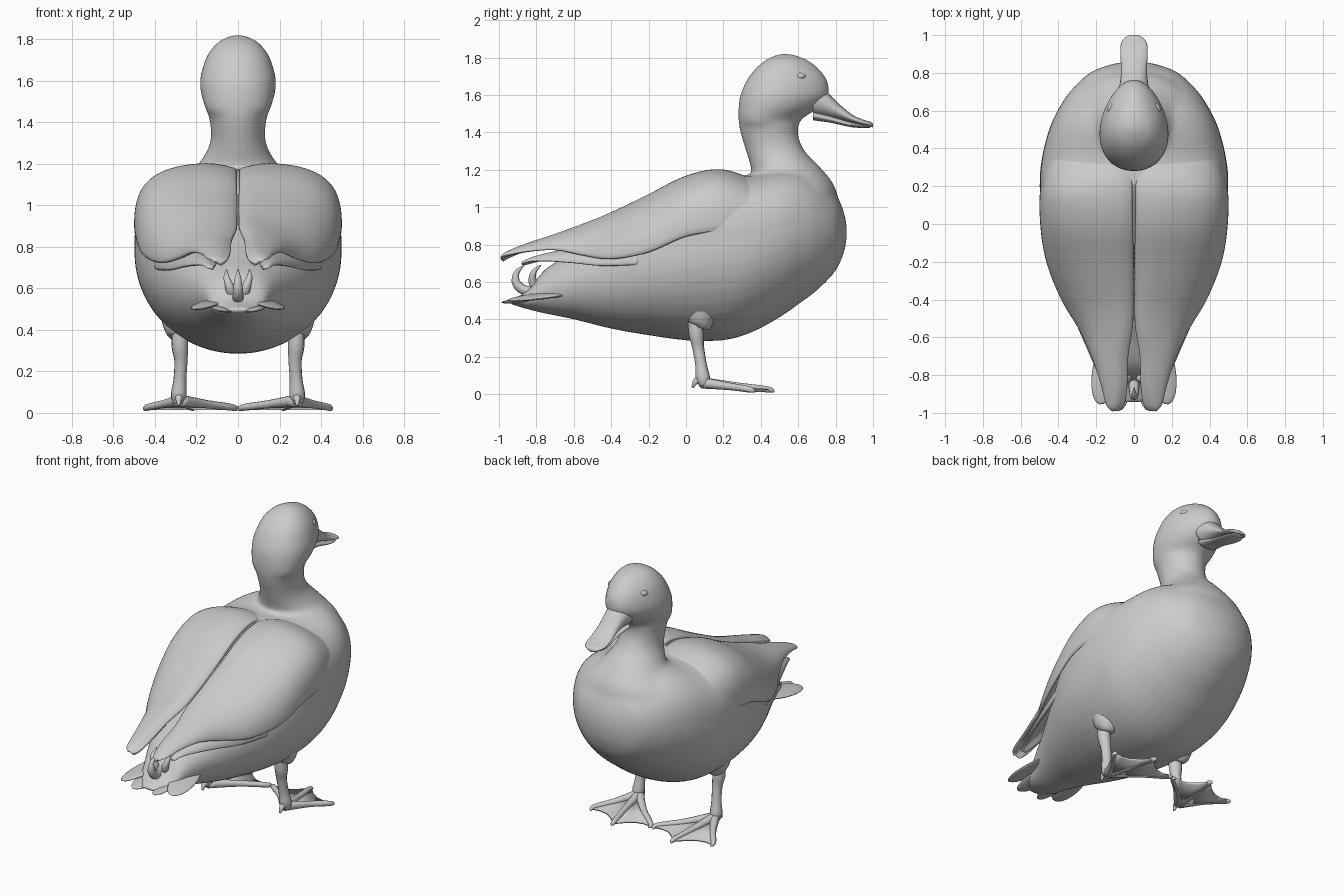
import bpy, bmesh, math
from mathutils import Vector, Matrix, Euler

if "Cube" in bpy.data.objects:
    bpy.data.objects.remove(bpy.data.objects["Cube"])

grey = bpy.data.materials.new("plain_grey")
grey.use_nodes = True
grey.diffuse_color = (0.6, 0.6, 0.6, 1)
grey.node_tree.nodes["Principled BSDF"].inputs["Base Color"].default_value = (0.6, 0.6, 0.6, 1)


def finish(name, bm, mirror=False, thick=0, soft=0):
    bmesh.ops.recalc_face_normals(bm, faces=bm.faces)
    for f in bm.faces:
        f.smooth = True
    me = bpy.data.meshes.new(name)
    bm.to_mesh(me)
    bm.free()
    me.materials.append(grey)
    ob = bpy.data.objects.new(name, me)
    bpy.context.collection.objects.link(ob)
    if thick:
        m = ob.modifiers.new("thickness", 'SOLIDIFY')
        m.thickness, m.offset = thick, 0
    if soft:
        m = ob.modifiers.new("rounding", 'SUBSURF')
        m.levels = m.render_levels = soft
    if mirror:
        m = ob.modifiers.new("mirror", 'MIRROR')
        m.use_mirror_merge = False
    return ob


def resample(rows, steps):
    """Smooth spline through rows of numbers."""
    rows = [Vector(r) for r in rows]
    out = []
    for i in range(len(rows) - 1):
        a, b = rows[max(i - 1, 0)], rows[i]
        c, d = rows[i + 1], rows[min(i + 2, len(rows) - 1)]
        for k in range(steps):
            t = k / steps
            out.append(0.5 * (2 * b + (c - a) * t + (2 * a - 5 * b + 4 * c - d) * t * t
                              + (3 * b - a - 3 * c + d) * t ** 3))
    return out + [rows[-1]]


def loft(bm, rings, closed=True):
    vs = [[bm.verts.new(p) for p in r] for r in rings]
    n = len(vs[0])
    for a, b in zip(vs, vs[1:]):
        for i in range(n if closed else n - 1):
            j = (i + 1) % n
            bm.faces.new((a[i], a[j], b[j], b[i]))
    if closed:
        bm.faces.new(vs[0])
        bm.faces.new(vs[-1])


def tube(bm, rows, sides=12):
    """Round tube along rows of (x, y, z, radius)."""
    rows = resample(rows, 4)
    pts = [Vector(r[:3]) for r in rows]
    rings = []
    for i, p in enumerate(pts):
        d = (pts[min(i + 1, len(pts) - 1)] - pts[max(i - 1, 0)]).normalized()
        u = d.cross(Vector((1, 0.1, 0))).normalized()
        v = d.cross(u)
        rad = max(rows[i][3], 0.002)
        rings.append([p + rad * (u * math.cos(a) + v * math.sin(a))
                      for a in (2 * math.pi * k / sides for k in range(sides))])
    loft(bm, rings)


def blob(bm, place, size, turn=(0, 0, 0)):
    m = Matrix.LocRotScale(Vector(place), Euler([math.radians(t) for t in turn]), Vector(size))
    bmesh.ops.create_uvsphere(bm, u_segments=24, v_segments=14, radius=1, matrix=m)


def power(v, e):
    return math.copysign(abs(v) ** e, v)


def shoulder(y):
    return 2.2 + 1.2 * max(0, 1 - abs(y - 0.15) / 0.6)


# Body: y, bottom, top, half width
bm = bmesh.new()
rings = []
for y, lo, hi, w in resample([
        (-.95, .485, .505, .05), (-.85, .455, .55, .12), (-.75, .43, .67, .16), (-.6, .4, .76, .23),
        (-.4, .35, .88, .335), (-.2, .315, 1.01, .43), (0, .288, 1.12, .485), (.2, .288, 1.17, .5),
        (.35, .33, 1.17, .488), (.5, .41, 1.2, .45), (.6, .48, 1.2, .405), (.7, .555, 1.16, .34),
        (.8, .66, 1.07, .235), (.845, .76, .97, .12), (.86, .84, .89, .03)], 4):
    mid = lo + (hi - lo) * 0.55
    ring = []
    for k in range(40):
        a = 2 * math.pi * k / 40
        e = 2 / shoulder(y) if math.sin(a) > 0 else 1
        h = hi - mid if math.sin(a) > 0 else mid - lo
        ring.append((w * power(math.cos(a), e), y, mid + h * power(math.sin(a), e)))
    rings.append(ring)
loft(bm, rings)

# Neck and head: height, back, front, half width
rings = []
for z, back, front, w in resample([
        (.95, .4, .83, .36), (1.1, .37, .8, .29), (1.2, .35, .73, .19), (1.3, .32, .635, .135),
        (1.4, .29, .598, .135), (1.47, .28, .62, .155), (1.53, .28, .71, .173), (1.6, .29, .765, .18),
        (1.68, .325, .755, .162), (1.74, .37, .71, .135), (1.79, .43, .645, .09), (1.82, .5, .56, .03)], 4):
    c, r = (back + front) / 2, (front - back) / 2
    rings.append([(w * math.cos(a) * (1 - 0.22 * math.sin(a) * (z > 1.45)), c + r * math.sin(a), z)
                  for a in (2 * math.pi * k / 32 for k in range(32))])
loft(bm, rings)
body = finish("body_and_head", bm)
m = body.modifiers.new("merge", 'REMESH')
m.mode, m.voxel_size, m.use_smooth_shade = 'VOXEL', 0.016, True
m = body.modifiers.new("blend", 'SMOOTH')
m.factor, m.iterations = 0.5, 10


# Folded wings: y, inner x, outer x, top, lower edge
def wing(name, rows, thick):
    bm = bmesh.new()
    rings = []
    for y, xi, xo, hi, lo in resample(rows, 4):
        e = 2 / shoulder(y)
        ring = []
        for k in range(17):
            a = math.pi / 2 * k / 16
            x = xi + (xo - xi) * power(math.sin(a), e)
            z = lo + (hi - lo) * power(math.cos(a), e)
            ring.append((x, y, z - 0.025 * math.exp(-((x - xi) / 0.03) ** 2)))
        rings.append(ring)
    loft(bm, rings, closed=False)
    finish(name, bm, True, thick, 1)


wing("folded_wings", [
    (.4, 0, .43, 1.12, .92), (.2, 0, .485, 1.195, .87), (0, 0, .487, 1.16, .84),
    (-.2, 0, .455, 1.06, .755), (-.4, 0, .375, .965, .72), (-.55, .005, .285, .905, .74),
    (-.7, .03, .215, .85, .77), (-.85, .035, .165, .8, .76), (-.95, .05, .14, .76, .74),
    (-.985, .08, .11, .74, .733)], 0.022)
wing("lower_wing_feathers", [
    (-.25, .15, .4, .84, .69), (-.45, .13, .33, .81, .685), (-.6, .11, .265, .78, .7),
    (-.75, .1, .2, .75, .71), (-.88, .12, .14, .72, .708)], 0.02)

# Tail fan
bm = bmesh.new()
blob(bm, (.145, -.77, .525), (.075, .19, .014), (7, 8, 12))
blob(bm, (.065, -.79, .505), (.065, .2, .014), (4, -8, 4))
finish("tail_fan", bm, True)

# Curled tail feathers
for name, x, shift, lean in (("curl_centre", 0, 0, 0), ("curl_right", -.035, .09, -.02), ("curl_left", .035, .09, .02)):
    bm = bmesh.new()
    tube(bm, [(x, -.7 + shift, .56, .025), (x, -.84 + shift, .55, .027), (x, -.905 + shift, .59, .024),
              (x + lean, -.905 + shift, .65, .015), (x + lean, -.865 + shift, .69, .003)])
    finish(name, bm)

# Bill halves: y, height, half width, half thickness
for name, rows in (
        ("upper_bill", [(.68, 1.57, .09, .08), (.75, 1.55, .074, .067), (.82, 1.51, .068, .041),
                        (.89, 1.472, .072, .022), (.95, 1.452, .07, .015), (.985, 1.443, .05, .014),
                        (1.0, 1.436, .02, .009)]),
        ("lower_bill", [(.68, 1.49, .07, .025), (.78, 1.468, .056, .018), (.87, 1.444, .058, .014),
                        (.94, 1.433, .055, .01), (.985, 1.429, .025, .006)])):
    bm = bmesh.new()
    loft(bm, [[(w * math.cos(a), y, z + t * math.sin(a)) for a in (2 * math.pi * k / 24 for k in range(24))]
              for y, z, w, t in resample(rows, 4)])
    finish(name, bm)

# Eyes and nostrils
bm = bmesh.new()
blob(bm, (.122, .615, 1.70), (.016, .026, .018), (0, 0, 25))
finish("eyes", bm, True)

# Legs with thigh cuffs, toes and claws
bm = bmesh.new()
tube(bm, [(.28, .08, .5, .1), (.28, .08, .42, .082), (.28, .08, .375, .062), (.28, .075, .355, .04)], 20)
tube(bm, [(.28, .05, .4, .04), (.28, .055, .32, .04), (.275, .065, .25, .032), (.28, .08, .16, .031),
          (.285, .09, .09, .038), (.285, .1, .05, .03)])
ankle = (.28, .09, .06)
tips = [(.02, .37), (.22, .47), (.44, .37)]
for tx, ty in tips:
    tube(bm, [(*ankle, .03), ((ankle[0] + tx) / 2, (.09 + ty) / 2, .042, .02),
              (tx, ty - .03, .025, .016), (tx, ty, .012, .004)], 10)
tube(bm, [(.28, .09, .07, .025), (.285, .055, .07, .018), (.285, .035, .035, .006)], 8)
finish("legs", bm, True)

# Foot webs
bm = bmesh.new()
heel = bm.verts.new((.28, .08, .05))
edge = []
for (ax, ay), (bx, by) in zip(tips, tips[1:]):
    for k in range(5):
        t = k / 4
        dip = 0.045 * math.sin(math.pi * t)
        edge.append(bm.verts.new((ax + (bx - ax) * t, ay + (by - ay) * t - dip - .015, .02)))
for a, b in zip(edge, edge[1:]):
    if (a.co - b.co).length > 0.001:
        bm.faces.new((heel, a, b))
finish("foot_webs", bm, True, 0.014)
